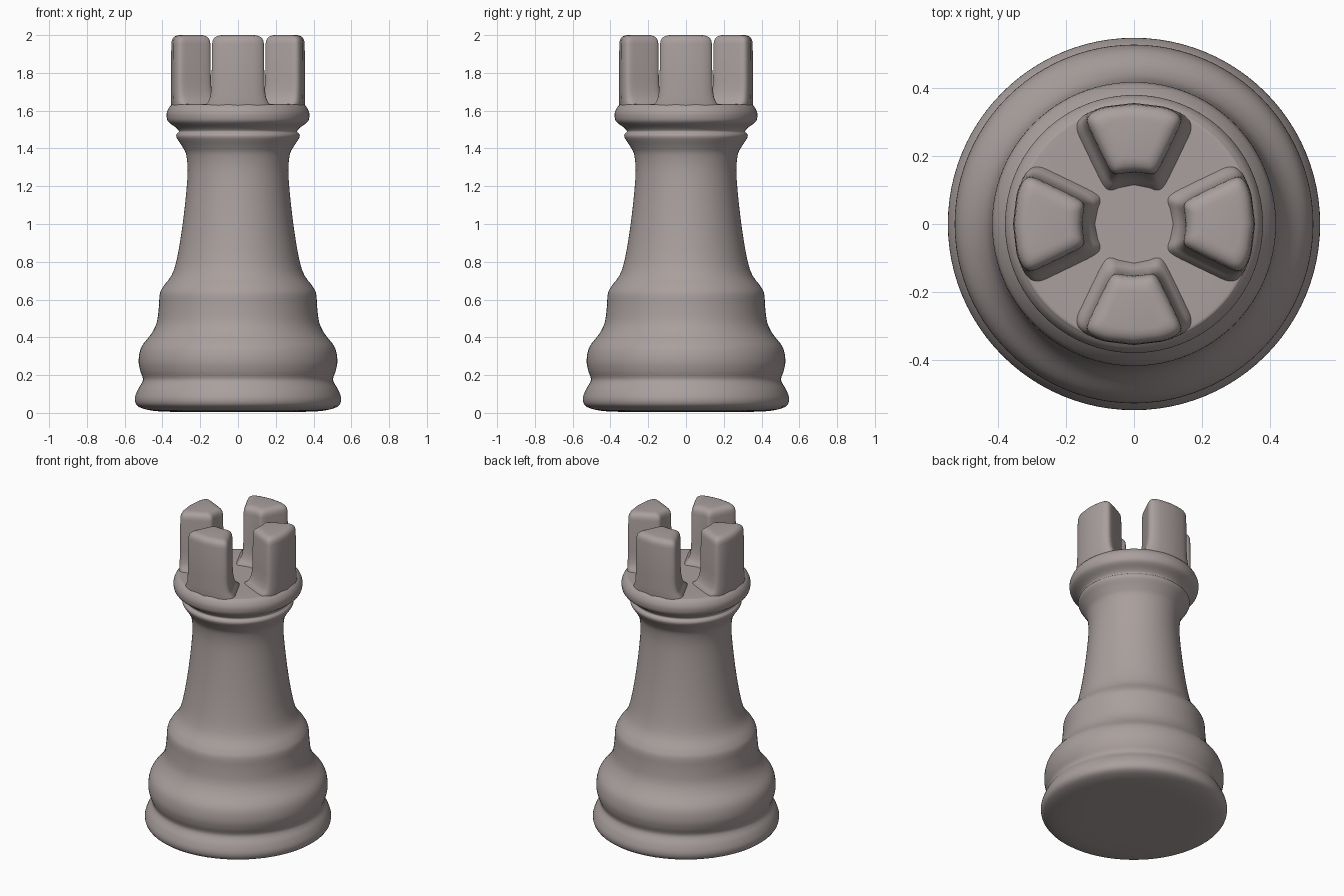
import bpy, bmesh, math
from mathutils import Vector

if "Cube" in bpy.data.objects:
    bpy.data.objects.remove(bpy.data.objects["Cube"])

stone = bpy.data.materials.new("warm_grey")
stone.diffuse_color = (0.40, 0.35, 0.34, 1)
stone.use_nodes = True
stone.node_tree.nodes["Principled BSDF"].inputs["Base Color"].default_value = stone.diffuse_color


def loft(name, rings):
    """Skin a stack of closed rings and cap both ends."""
    bm = bmesh.new()
    loops = [[bm.verts.new(p) for p in ring] for ring in rings]
    n = len(loops[0])
    for a, b in zip(loops, loops[1:]):
        for i in range(n):
            j = (i + 1) % n
            bm.faces.new((a[i], a[j], b[j], b[i]))
    bm.faces.new(loops[0][::-1])
    bm.faces.new(loops[-1])
    bmesh.ops.recalc_face_normals(bm, faces=bm.faces)
    mesh = bpy.data.meshes.new(name)
    bm.to_mesh(mesh)
    bm.free()
    mesh.materials.append(stone)
    ob = bpy.data.objects.new(name, mesh)
    bpy.context.collection.objects.link(ob)
    bpy.ops.object.select_all(action='DESELECT')
    ob.select_set(True)
    bpy.context.view_layer.objects.active = ob
    bpy.ops.object.shade_smooth_by_angle(angle=math.radians(50))
    return ob


def smooth_curve(pts, steps=4):
    """Catmull-Rom curve through the profile points."""
    p = [Vector(q) for q in pts]
    p = [p[0]] + p + [p[-1]]
    out = []
    for a, b, c, d in zip(p, p[1:], p[2:], p[3:]):
        for k in range(steps):
            t = k / steps
            out.append(0.5 * (2 * b + (c - a) * t + (2 * a - 5 * b + 4 * c - d) * t ** 2
                              + (3 * b - a - 3 * c + d) * t ** 3))
    return out + [p[-1]]


# Turned body: radius, height
profile = [(0.30, 0.005), (0.44, 0.01), (0.525, 0.032), (0.546, 0.07), (0.532, 0.12),
           (0.508, 0.16), (0.504, 0.185), (0.518, 0.225), (0.526, 0.28), (0.511, 0.35),
           (0.458, 0.42), (0.43, 0.48), (0.419, 0.56), (0.414, 0.63), (0.395, 0.67),
           (0.338, 0.76), (0.297, 0.97), (0.268, 1.24), (0.273, 1.36), (0.295, 1.41),
           (0.324, 1.455), (0.325, 1.475), (0.313, 1.49), (0.328, 1.51),
           (0.368, 1.54), (0.378, 1.57), (0.374, 1.60), (0.354, 1.628),
           (0.32, 1.634), (0.10, 1.634)]
N = 96
loft("body", [[(r * math.cos(2 * math.pi * i / N), r * math.sin(2 * math.pi * i / N), z)
               for i in range(N)] for r, z in smooth_curve(profile)])


def merlon_ring(turn, z, inset, flare, n=56):
    """Rounded wedge outline; flare widens the sides and inner face only."""
    ring = []
    for i in range(n):
        t = 2 * math.pi * i / n
        u, v = (math.copysign(abs(f) ** (2 / 7), f) for f in (math.cos(t), math.sin(t)))
        inner, outer = 0.15 + inset - flare, 0.355 - inset
        r = (inner + outer) / 2 + u * (outer - inner) / 2
        w = 0.066 + (r - 0.15) * 0.45 - inset + flare
        a = turn + v * w / r
        ring.append((r * math.cos(a), r * math.sin(a), z))
    return ring


# Four battlements: height, inset, flare
levels = [(1.60, 0.002, 0.04), (1.634, 0.001, 0.036), (1.65, 0, 0.02), (1.675, 0, 0.009),
          (1.71, 0, 0.003), (1.76, 0, 0), (1.955, 0.002, 0), (1.973, 0.005, 0),
          (1.985, 0.011, 0), (1.993, 0.02, 0), (1.998, 0.032, 0), (2.0, 0.045, 0)]
for k in range(4):
    loft(f"battlement_{k + 1}", [merlon_ring(k * math.pi / 2, *lv) for lv in levels])
